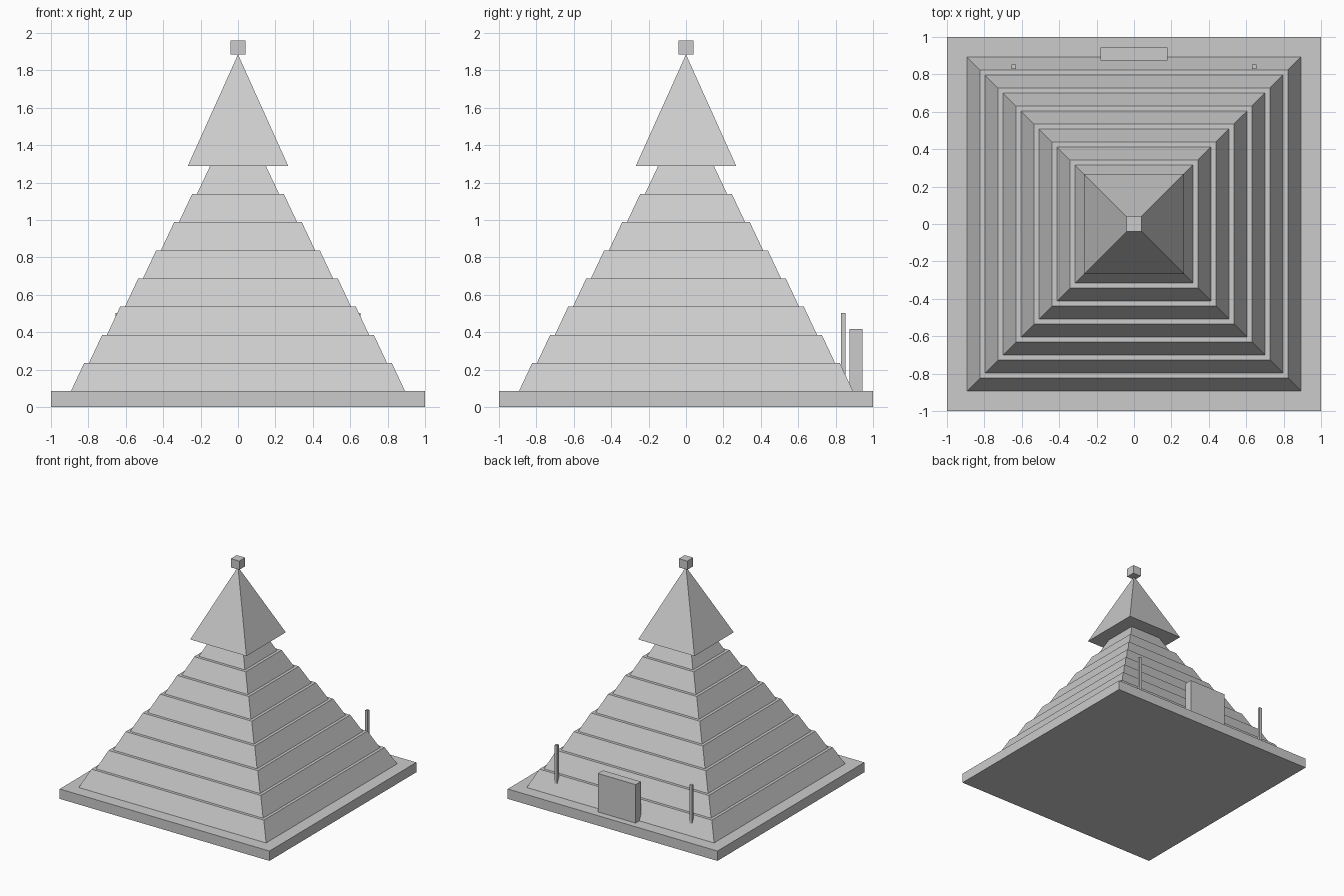
import bpy, bmesh
from math import pi, sqrt
from mathutils import Matrix

if "Cube" in bpy.data.objects:
    bpy.data.objects.remove(bpy.data.objects["Cube"])


def frustum(name, z0, z1, r0, r1):
    """Square frustum (or pyramid when r1 is 0) given by half widths."""
    bm = bmesh.new()
    m = Matrix.Translation((0, 0, (z0 + z1) / 2)) @ Matrix.Rotation(pi / 4, 4, 'Z')
    bmesh.ops.create_cone(bm, cap_ends=True, segments=4, radius1=r0 * sqrt(2),
                          radius2=r1 * sqrt(2), depth=z1 - z0, matrix=m)
    bmesh.ops.remove_doubles(bm, verts=bm.verts, dist=1e-5)
    return finish(name, bm)


def box(name, x0, x1, y0, y1, z0, z1):
    bm = bmesh.new()
    m = Matrix.Translation(((x0 + x1) / 2, (y0 + y1) / 2, (z0 + z1) / 2))
    m = m @ Matrix.Diagonal((x1 - x0, y1 - y0, z1 - z0, 1))
    bmesh.ops.create_cube(bm, size=1, matrix=m)
    return finish(name, bm)


def finish(name, bm):
    bmesh.ops.recalc_face_normals(bm, faces=bm.faces)
    me = bpy.data.meshes.new(name)
    bm.to_mesh(me)
    bm.free()
    ob = bpy.data.objects.new(name, me)
    bpy.context.collection.objects.link(ob)
    return ob


# Base slab
box("base_slab", -1, 1, -1, 1, 0, 0.085)

# Eight stepped tiers with sloping sides
H = 0.1506
for i in range(8):
    r = 0.893 - 0.0962 * i
    z = 0.085 + H * i
    frustum(f"tier_{i + 1}", z, z + H, r, r - 0.0708)

# Overhanging pyramid roof and the block on its tip
roof_z = 0.085 + 8 * H
frustum("roof", roof_z, 1.885, 0.268, 0)
box("finial_block", -0.04, 0.04, -0.04, 0.04, 1.885, 1.96)

# Doorway slab and two flanking posts on the back side
box("door", -0.18, 0.18, 0.873, 0.943, 0.085, 0.416)
for side, x in (("left", -0.643), ("right", 0.643)):
    box(f"post_{side}", x - 0.0115, x + 0.0115, 0.83, 0.853, 0.085, 0.502)
